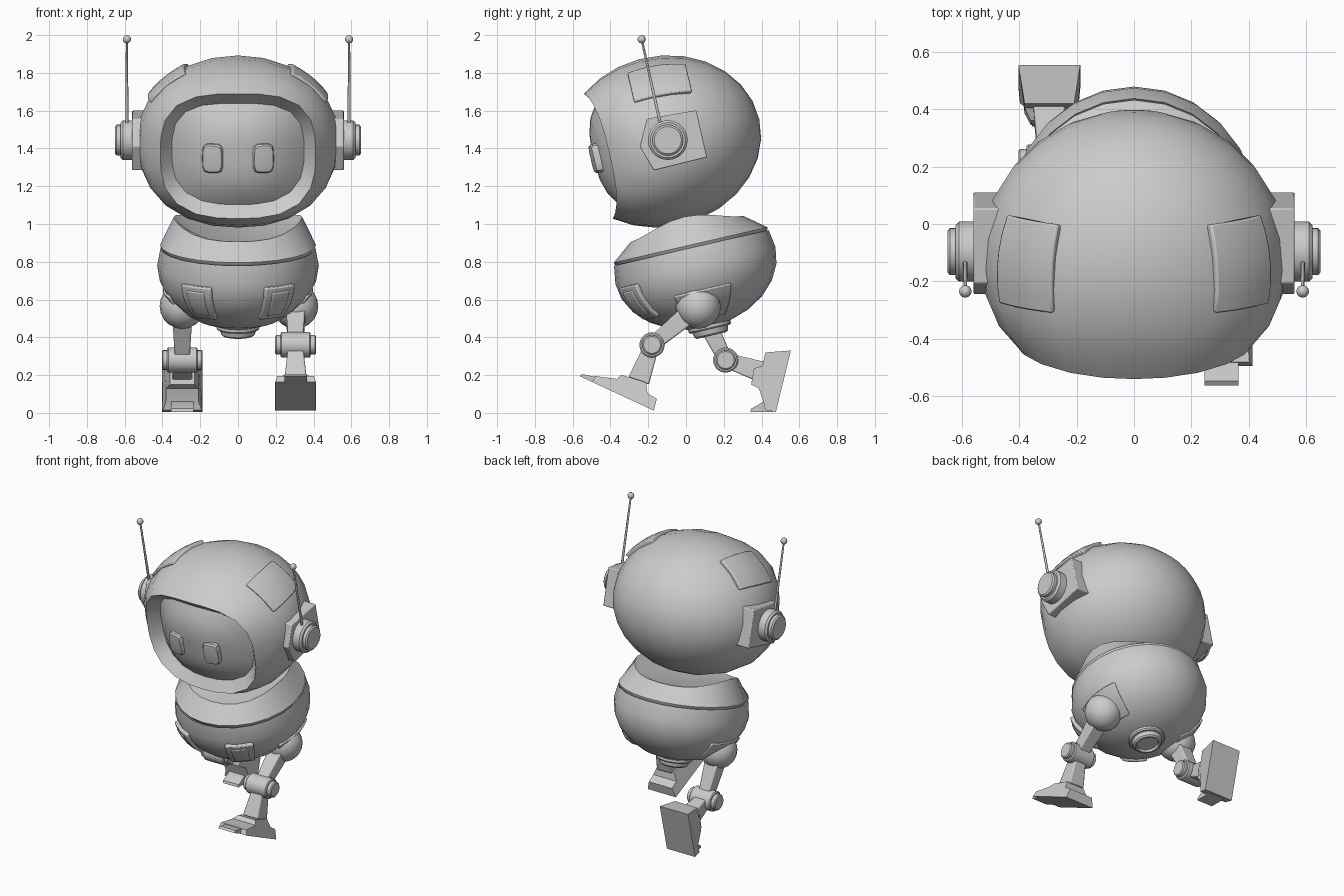
import bpy, bmesh, math
from math import sin, cos, pi, radians
from mathutils import Vector, Matrix

if "Cube" in bpy.data.objects:
    bpy.data.objects.remove(bpy.data.objects["Cube"])

GREY = (0.6, 0.6, 0.6, 1)
mat = bpy.data.materials.new("plain_grey")
mat.use_nodes = True
mat.diffuse_color = GREY
mat.node_tree.nodes["Principled BSDF"].inputs["Base Color"].default_value = GREY

LEAN = Matrix.Rotation(radians(13), 4, 'X')
HEAD = Matrix.Translation((0, -0.07, 1.45)) @ LEAN
BODY = Matrix.Translation((0, 0.05, 0.78)) @ LEAN
SIDES = ((1, "left"), (-1, "right"))


def finish(name, bm, matrix=None, bevel=0):
    bmesh.ops.recalc_face_normals(bm, faces=bm.faces)
    if matrix:
        bm.transform(matrix)
    mesh = bpy.data.meshes.new(name)
    bm.to_mesh(mesh)
    bm.free()
    mesh.materials.append(mat)
    ob = bpy.data.objects.new(name, mesh)
    bpy.context.collection.objects.link(ob)
    bpy.ops.object.select_all(action='DESELECT')
    ob.select_set(True)
    bpy.context.view_layer.objects.active = ob
    if bevel:
        mod = ob.modifiers.new("bevel", 'BEVEL')
        mod.width, mod.segments, mod.limit_method = bevel, 2, 'ANGLE'
    bpy.ops.object.shade_smooth_by_angle(angle=radians(32))


def loft(name, rings, matrix=None, bevel=0):
    """Bridge rings of points; a one-point ring is a pole."""
    bm = bmesh.new()
    rows = [[bm.verts.new(p) for p in r] for r in rings]
    for a, b in zip(rows, rows[1:]):
        n = max(len(a), len(b))
        for i in range(n):
            j = (i + 1) % n
            if len(a) == 1:
                bm.faces.new((a[0], b[i], b[j]))
            elif len(b) == 1:
                bm.faces.new((a[i], a[j], b[0]))
            else:
                bm.faces.new((a[i], a[j], b[j], b[i]))
    for r in (rows[0], rows[-1]):
        if len(r) > 2:
            bm.faces.new(r)
    finish(name, bm, matrix, bevel)


def ring(axis, h, sx, sy, n=2, wrap=0, seg=24, power=2):
    """Superellipse ring across an axis; wrap bends its sides along the axis."""
    pts = []
    for i in range(seg):
        c, s = cos(2 * pi * i / seg), sin(2 * pi * i / seg)
        k = (abs(c) ** n + abs(s) ** n) ** (-1 / n)
        u, v, w = sx * c * k, sy * s * k, h + wrap * abs(c * k) ** power
        pts.append({'X': (w, u, v), 'Y': (u, w, v), 'Z': (u, v, w)}[axis])
    return pts


def turned(name, steps, axis, matrix, seg=24):
    loft(name, [ring(axis, h, r, r, seg=seg) for h, r in steps], matrix)


def patch(name, surface, u0, u1, v0, v1, matrix, thick):
    """Raised plate that follows a curved surface."""
    rows, n = [], 5
    for i in range(n + 1):
        u = u0 + (u1 - u0) * i / n
        vs = [v0 + (v1 - v0) * j / n for j in range(n + 1)]
        rows.append([surface(u, v) * (1 + thick) for v in vs] +
                    [surface(u, v) * 0.94 for v in reversed(vs)])
    loft(name, rows, matrix, 0.008)


def prism(name, profile, x0, x1, matrix=None, bevel=0):
    loft(name, [[(x, y, z) for y, z in profile] for x in (x0, x1)], matrix, bevel)


def bar(name, a, b, wa, wb):
    """Tapered square bar between two points."""
    a, b = Vector(a), Vector(b)
    side = (b - a).cross(Vector((1, 0, 0))).normalized()
    rows = []
    for p, w in ((a, wa), (b, wb)):
        x = Vector((w, 0, 0))
        rows.append([p + x + side * w, p - x + side * w, p - x - side * w, p + x - side * w])
    loft(name, rows, None, 0.008)


def ball(name, centre, r, seg=20):
    bm = bmesh.new()
    bmesh.ops.create_uvsphere(bm, u_segments=seg, v_segments=seg // 2, radius=r)
    finish(name, bm, Matrix.Translation(centre))


# Head shell with recessed visor and domed face
rings = [[(0, 0.47, 0)]]
for i in range(1, 11):
    f = i / 10
    t = radians(133) * f
    rings.append(ring('Y', -0.05 + 0.52 * cos(t), 0.535 * sin(t) + 0.02 * f ** 4,
                      0.45 * sin(t) + 0.01 * f ** 4, 2 + 0.9 * f ** 6, 0.06 * f ** 4))
for y, k in ((-0.355, 1), (-0.4, 0.75), (-0.425, 0.45), (-0.43, 0.2)):
    rings.append(ring('Y', y, 0.35 * k, 0.275 * k, 2 + k, 0.08 * k * k))
rings.append([(0, -0.43, 0)])
loft("head", rings, HEAD)


def head_surface(y, a):
    k = math.sqrt(1 - ((y + 0.05) / 0.52) ** 2)
    return Vector((0.535 * k * sin(a), y, 0.45 * k * cos(a)))


def body_surface(z, a):
    k = math.sqrt(1 - (z / 0.33) ** 2)
    return Vector((0.425 * k * sin(a), -0.43 * k * cos(a), z))


ear_outline = ((0.155, 0.12), (0.155, -0.135), (-0.135, -0.14), (-0.18, 0), (-0.11, 0.135))
for s, side in SIDES:
    # Eyes
    eye = [ring('Y', y, 0.055 * k, 0.078 * k, 4.5) for y, k in
           ((0.05, 1), (-0.018, 1), (-0.028, 0.9), (-0.031, 0.7))]
    loft(side + "_eye", eye, HEAD @ Matrix.Translation((s * 0.132, -0.41, -0.008))
         @ Matrix.Rotation(s * radians(10), 4, 'Z'))
    # Raised crown plates
    patch(side + "_crown_plate", head_surface, -0.15, 0.15,
          s * radians(31), s * radians(59), HEAD, 0.05)
    # Ear block, dial and aerial
    prism(side + "_ear_block", ear_outline, s * 0.42, s * 0.56, HEAD, 0.006)
    turned(side + "_ear_dial", [(s * x, r) for x, r in (
        (0.5, 0.105), (0.61, 0.105), (0.622, 0.093), (0.622, 0.082), (0.642, 0.082),
        (0.65, 0.072))], 'X', HEAD @ Matrix.Translation((0, -0.027, 0)))
    bar(side + "_aerial", (s * 0.588, -0.12, 1.46), (s * 0.588, -0.235, 1.978), 0.008, 0.006)
    ball(side + "_aerial_tip", (s * 0.588, -0.235, 1.978), 0.022, 12)

# Body bowl
rings = [ring('Z', 0.07, 0.39, 0.39), ring('Z', 0.096, 0.41, 0.42)]
for t in range(0, 90, 15):
    k = radians(t)
    rings.append(ring('Z', -0.335 * sin(k), 0.428 * cos(k), 0.435 * cos(k)))
loft("body_bowl", rings + [[(0, 0, -0.335)]], BODY)

# Collar
loft("collar", [ring('Z', 0.05, 0.37, 0.37), ring('Z', 0.102, 0.408, 0.415),
                ring('Z', 0.112, 0.413, 0.418), ring('Z', 0.2, 0.34, 0.305, 2, 0.065, power=3.5),
                ring('Z', 0.19, 0.28, 0.25, 2, 0.03), [(0, 0, 0.18)]], BODY)

# Nozzle under the body
turned("nozzle", [(-0.26, 0.115), (-0.338, 0.115), (-0.346, 0.108), (-0.346, 0.096),
                  (-0.372, 0.09), (-0.38, 0.08), (-0.38, 0.07), (-0.365, 0.065)], 'Z', BODY)

for s, side in SIDES:
    # Front pockets and hip plates
    patch(side + "_pocket", body_surface, -0.025, -0.21, s * radians(19), s * radians(43),
          BODY, 0.055)
    patch(side + "_pocket_face", body_surface, -0.05, -0.185, s * radians(24), s * radians(38),
          BODY, 0.065)
    patch(side + "_hip_plate", body_surface, -0.13, -0.28, s * radians(68), s * radians(114),
          BODY, 0.03)

# Striding legs: left forward with toe up, right back with toe bent
f, u, heel = Vector((-0.905, 0.42)), Vector((0.42, 0.905)), Vector((-0.17, 0.012))
front_foot = [(heel + f * a + u * b, w) for a, b, w in (
    (0, 0, 1), (0.36, 0, 1), (0.36, 0.035, 0.9), (0.25, 0.07, 0.82),
    (0.235, 0.1, 0.6), (0.1, 0.118, 0.6), (0.07, 0.07, 0.82), (0.012, 0.063, 0.82))]
front_toe = [heel + f * a + u * b for a, b in ((0.3, 0), (0.435, 0), (0.425, 0.016), (0.3, 0.045))]
rear_foot = [(Vector((y, z)), w) for y, z, w in (
    (0.476, 0.005, 1), (0.555, 0.33, 1), (0.42, 0.32, 0.8), (0.405, 0.25, 0.8),
    (0.36, 0.235, 0.6), (0.345, 0.15, 0.6), (0.385, 0.13, 0.8), (0.41, 0.06, 0.8),
    (0.42, 0.015, 0.95))]
rear_toe = ((0.46, 0.005), (0.34, 0.005), (0.345, 0.022), (0.41, 0.06), (0.46, 0.06))
for (s, side), knee, ankle, foot, toe in zip(
        SIDES, ((-0.18, 0.36), (0.21, 0.28)), ((-0.25, 0.17), (0.42, 0.21)),
        (front_foot, rear_foot), (front_toe, rear_toe)):
    x = s * 0.3 + 0.005
    hip = (x, 0.065, 0.565)
    ball(side + "_hip", hip, 0.12)
    bar(side + "_thigh", hip, (x, *knee), 0.055, 0.038)
    bar(side + "_shin", (x, *knee), (x, *ankle), 0.038, 0.058)
    turned(side + "_knee", [(-0.108, 0.045), (-0.102, 0.052), (-0.08, 0.052), (-0.08, 0.06),
                            (-0.074, 0.067), (0.074, 0.067), (0.08, 0.06), (0.08, 0.052),
                            (0.102, 0.052), (0.108, 0.045)], 'X',
           Matrix.Translation((x, *knee)), 20)
    loft(side + "_foot", [[(x + e * 0.108 * w, p.x, p.y) for p, w in foot] for e in (-1, 1)])
    prism(side + "_toe", toe, x - 0.06, x + 0.06)
